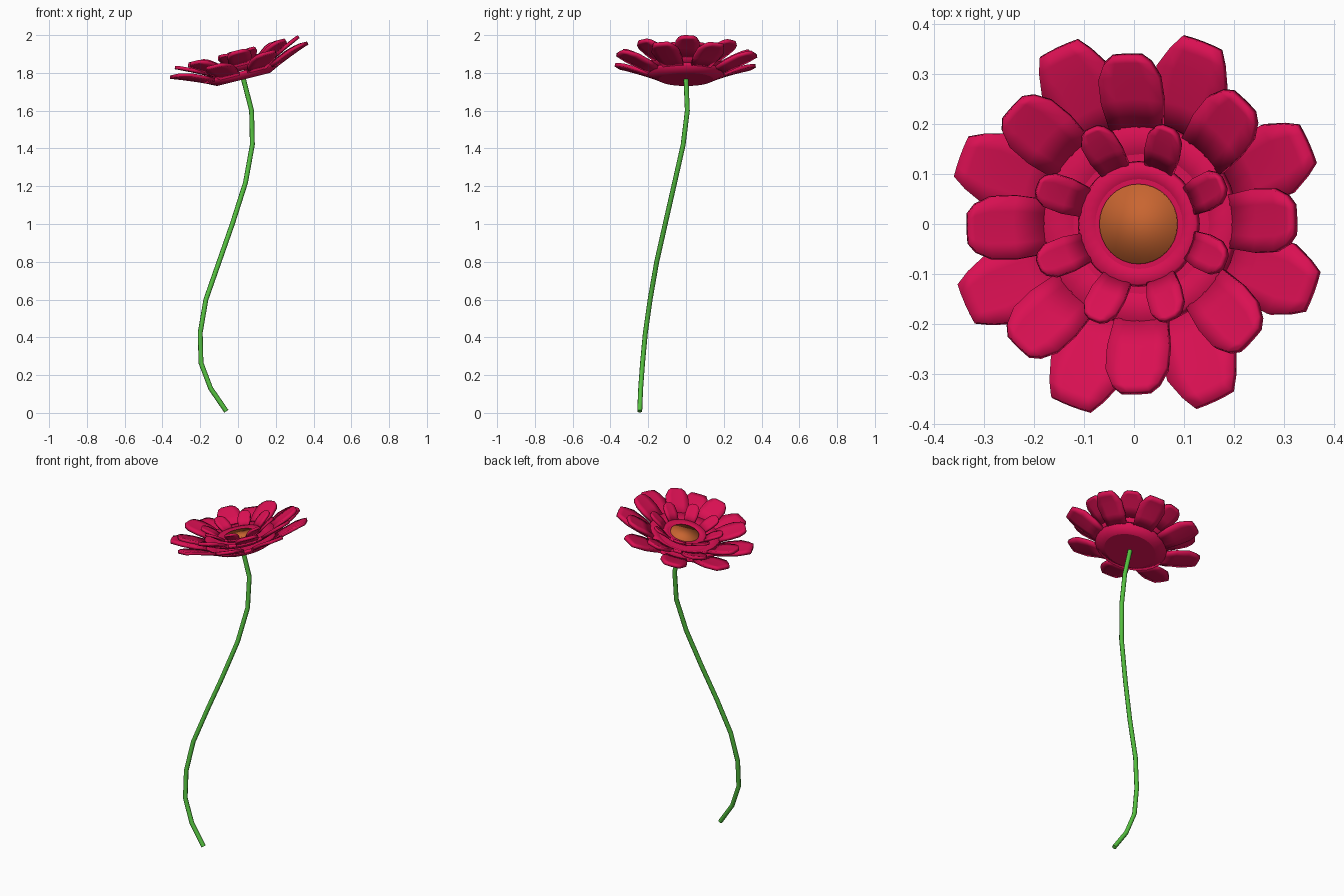
import bpy, bmesh
from math import sin, cos, pi, radians
from mathutils import Matrix

if "Cube" in bpy.data.objects:
    bpy.data.objects.remove(bpy.data.objects["Cube"])

# Tilted frame of the flower head
HEAD = Matrix.Translation((0.03, 0, 1.765)) @ Matrix.Rotation(radians(-14), 4, 'Y')


def material(name, rgb):
    m = bpy.data.materials.new(name)
    m.diffuse_color = (*rgb, 1)
    m.use_nodes = True
    m.node_tree.nodes["Principled BSDF"].inputs["Base Color"].default_value = m.diffuse_color
    return m


crimson = material("crimson", (0.70, 0.005, 0.085))
green = material("green", (0.09, 0.53, 0.05))
orange = material("orange", (0.58, 0.13, 0.03))


def finish(name, bm, mat, thickness):
    me = bpy.data.meshes.new(name)
    bm.to_mesh(me)
    bm.free()
    me.materials.append(mat)
    ob = bpy.data.objects.new(name, me)
    bpy.context.collection.objects.link(ob)
    ob.matrix_world = HEAD
    mod = ob.modifiers.new("thickness", 'SOLIDIFY')
    mod.thickness = thickness
    mod.offset = -1
    bpy.context.view_layer.objects.active = ob
    ob.select_set(True)
    bpy.ops.object.shade_smooth_by_angle(angle=radians(25))
    ob.select_set(False)
    return ob


def polar(bm, r, a, h):
    return bm.verts.new((r * cos(a), r * sin(a), h))


def petal_layer(name, cup, petal, turn, thickness, sides=32, across=4):
    """cup: (radius, height) rings; petal: (radius, height, half width)."""
    bm = bmesh.new()
    # Shallow cup
    rings = [[polar(bm, r, 2 * pi * i / sides, h) for i in range(sides)] for r, h in cup]
    bm.faces.new(rings[0])
    for a, b in zip(rings, rings[1:]):
        for i in range(sides):
            j = (i + 1) % sides
            bm.faces.new((a[i], b[i], b[j], a[j]))
    # Eight petals curving with the cup
    for k in range(8):
        mid = radians(turn) + k * pi / 4
        rows = []
        for r, h, w in petal:
            rows.append([polar(bm, r, mid + (2 * i / across - 1) * w / r, h)
                         for i in range(across + 1)])
        for a, b in zip(rows, rows[1:]):
            for i in range(across):
                bm.faces.new((a[i], b[i], b[i + 1], a[i + 1]))
    return finish(name, bm, crimson, thickness)


petal_layer("outer_petals", [(0.14, 0.018), (0.195, 0.045)],
            [(0.193, 0.044, 0.056), (0.25, 0.068, 0.069), (0.32, 0.095, 0.075),
             (0.36, 0.108, 0.058), (0.386, 0.114, 0.042)], 24.5, 0.018)
petal_layer("middle_petals", [(0.14, 0.065), (0.195, 0.091)],
            [(0.193, 0.090, 0.054), (0.25, 0.119, 0.064), (0.295, 0.140, 0.063),
             (0.322, 0.153, 0.048), (0.335, 0.158, 0.030)], 1.5, 0.018)
petal_layer("inner_petals", [(0.09, 0.083), (0.12, 0.097)],
            [(0.118, 0.096, 0.030), (0.15, 0.122, 0.036), (0.182, 0.144, 0.035),
             (0.198, 0.153, 0.024), (0.204, 0.156, 0.012)], 23.5, 0.014)

# Flower centre
bm = bmesh.new()
bmesh.ops.create_circle(bm, cap_ends=True, segments=32, radius=0.08,
                        matrix=Matrix.Translation((0, 0, 0.09)))
finish("flower_centre", bm, orange, 0.015)

# Stem
path = [(-.062, -.245, .009), (-.145, -.24, .13), (-.196, -.23, .265), (-.2, -.215, .425),
        (-.17, -.19, .6), (-.10, -.155, .8), (-.03, -.11, 1.0), (.04, -.06, 1.22),
        (.076, -.015, 1.42), (.072, .007, 1.6), (.028, 0, 1.77)]
cu = bpy.data.curves.new("stem", 'CURVE')
cu.dimensions = '3D'
cu.bevel_depth = 0.013
cu.bevel_resolution = 2
cu.use_fill_caps = True
sp = cu.splines.new('POLY')
sp.points.add(len(path) - 1)
for p, co in zip(sp.points, path):
    p.co = (*co, 1)
cu.materials.append(green)
stem = bpy.data.objects.new("stem", cu)
bpy.context.collection.objects.link(stem)
